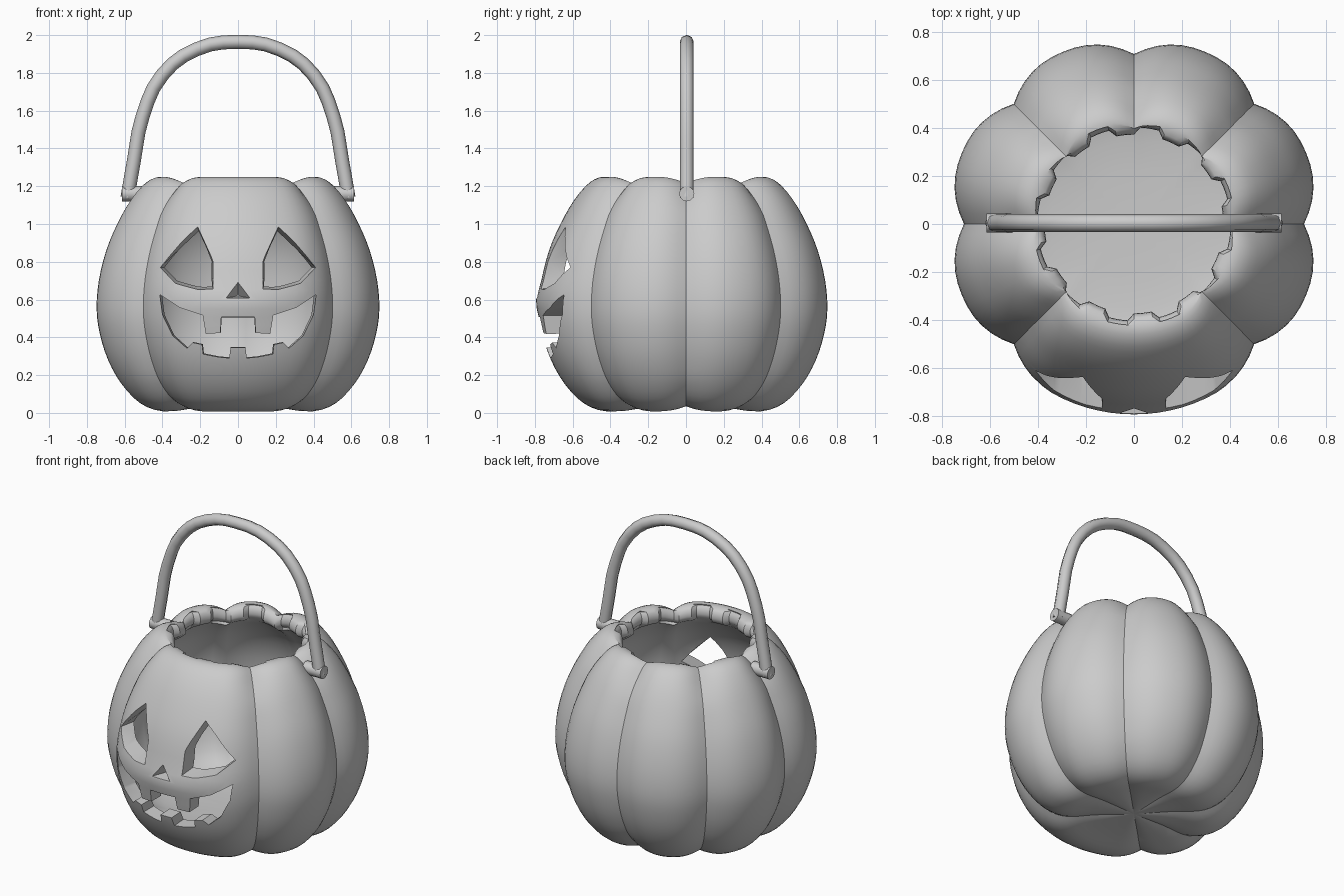
import bpy, bmesh, math
from mathutils import Vector

if "Cube" in bpy.data.objects:
    bpy.data.objects.remove(bpy.data.objects["Cube"])

SEGS = 96


def make_object(name, bm):
    bmesh.ops.recalc_face_normals(bm, faces=bm.faces)
    mesh = bpy.data.meshes.new(name)
    bm.to_mesh(mesh)
    bm.free()
    obj = bpy.data.objects.new(name, mesh)
    bpy.context.collection.objects.link(obj)
    return obj


def activate(obj):
    bpy.ops.object.select_all(action='DESELECT')
    obj.select_set(True)
    bpy.context.view_layer.objects.active = obj


def spline(pts, steps):
    """Catmull-Rom curve through the profile points."""
    p = [Vector(q) for q in pts]
    p = [p[0]] + p + [p[-1]]
    out = []
    for i in range(1, len(p) - 2):
        a, b, c, d = p[i - 1:i + 3]
        for k in range(steps):
            t = k / steps
            out.append(0.5 * (2 * b + (c - a) * t + (2 * a - 5 * b + 4 * c - d) * t * t
                              + (3 * b - a - 3 * c + d) * t ** 3))
    return out + [p[-1]]


def groove(a):
    """1 in a groove, 0 on a lobe; grooves every 45 degrees except at the front."""
    deg = math.degrees(a) % 360
    d = min(abs((deg - g + 180) % 360 - 180) for g in (0, 45, 90, 135, 180, 225, 315))
    return (1 - math.sin(math.radians(min(d / 22.5, 1) * 90))) ** 1.3


# Pumpkin shell: outer and inner wall as one revolved, lobed profile
outer = [(0, .035), (.25, .025), (.42, .008), (.54, .05), (.64, .15), (.715, .28), (.76, .42),
         (.777, .55), (.765, .70), (.725, .86), (.665, 1.0), (.59, 1.13), (.51, 1.22), (.44, 1.25)]
inner = [(.395, 1.23), (.39, 1.17), (.46, 1.11), (.575, .98), (.65, .8), (.675, .55),
         (.645, .35), (.55, .18), (.35, .12), (0, .11)]
profile = spline(outer + inner, 3)
rim_row = len(outer) * 3

bm = bmesh.new()
rings = []
for row, (r, z) in enumerate(profile[1:-1], 1):
    ring = []
    is_outer = row < rim_row - 2
    for s in range(SEGS):
        a = 2 * math.pi * s / SEGS
        g = groove(a)
        depth = .068 * min(1, r / .7) * (1 if is_outer else .5)
        rr, zz = r - depth * g, z
        if z > 1.05:
            zz -= .035 * g * min(1, (z - 1.05) / .15)
        elif z < .2 and is_outer:
            zz += .03 * g * min(1, r / .4) * (1 - z / .2)
        # notched edge of the opening
        if rim_row - 1 <= row <= rim_row + 4:
            rr = r + (.018 if (s // 4) % 2 else -.012)
        x, y = rr * math.cos(a), rr * math.sin(a)
        # raised upper lip
        if is_outer and y < 0 and abs(x) < .5:
            y -= .018 * math.exp(-((z - .59 - .25 * x * x) / .07) ** 2) * (1 - (x / .5) ** 2)
        ring.append(bm.verts.new((x, y, zz)))
    rings.append(ring)
for lo, hi in zip(rings, rings[1:]):
    for s in range(SEGS):
        t = (s + 1) % SEGS
        bm.faces.new((lo[s], lo[t], hi[t], hi[s]))
for ring, z in ((rings[0], profile[0][1]), (rings[-1], profile[-1][1])):
    c = bm.verts.new((0, 0, z))
    for s in range(SEGS):
        bm.faces.new((ring[s], ring[(s + 1) % SEGS], c))
pumpkin = make_object("pumpkin_bucket", bm)


# Face cutter: tapered prisms between a front and a back outline in x, z
def prism(bm, front, back, y0, y1):
    f = [bm.verts.new((x, y0, z)) for x, z in front]
    b = [bm.verts.new((x, y1, z)) for x, z in back]
    bm.faces.new(f)
    bm.faces.new(b[::-1])
    for i in range(len(f)):
        j = (i + 1) % len(f)
        bm.faces.new((f[i], b[i], b[j], f[j]))


def scaled(pts, k, cx, cz):
    return [(cx + (x - cx) * k, cz + (z - cz) * k) for x, z in pts]


bm = bmesh.new()
eye_front = [(.225, 1.03), (.455, .77), (.34, .67), (.22, .645), (.13, .65), (.125, .80)]
eye_back = [(.20, .93), (.37, .77), (.31, .72), (.22, .70), (.145, .695), (.155, .80)]
for side in (-1, 1):
    prism(bm, [(x * side, z) for x, z in eye_front],
          [(x * side, z) for x, z in eye_back], -.82, -.42)
mouth_half = [(.085, .505), (.09, .425), (.165, .42), (.18, .515), (.30, .555), (.41, .625),
              (.395, .52), (.34, .41), (.265, .345), (.235, .375), (.185, .365), (.18, .315),
              (.10, .30), (.045, .295), (.038, .35)]
mouth = mouth_half + [(-x, z) for x, z in reversed(mouth_half)]
prism(bm, scaled(mouth, 1.06, 0, .47), scaled(mouth, .94, 0, .47), -.85, -.36)
nose = [(0, .73), (.08, .605), (-.08, .605)]
prism(bm, nose, scaled(nose, .1, 0, .62), -.82, -.69)
cutter = make_object("face_cutter", bm)
cutter.hide_render = True

mod = pumpkin.modifiers.new("face", 'BOOLEAN')
mod.operation = 'DIFFERENCE'
mod.solver = 'EXACT'
mod.object = cutter
activate(pumpkin)
bpy.ops.object.modifier_apply(modifier=mod.name)
bpy.data.objects.remove(cutter)
bpy.ops.object.shade_smooth_by_angle(angle=math.radians(35))

# Handle: round tube along an arch
half = [(.585, 1.14), (.552, 1.33), (.505, 1.57), (.40, 1.79), (.22, 1.925)]
path = [(-x, z) for x, z in half] + [(0, 1.964)] + half[::-1]
curve = bpy.data.curves.new("handle", 'CURVE')
curve.dimensions = '3D'
curve.bevel_depth = .037
curve.bevel_resolution = 2
curve.use_fill_caps = True
curve.resolution_u = 3
sp = curve.splines.new('BEZIER')
sp.bezier_points.add(len(path) - 1)
for bp, (x, z) in zip(sp.bezier_points, path):
    bp.co = (x, .004, z)
    bp.handle_left_type = bp.handle_right_type = 'AUTO'
handle = bpy.data.objects.new("handle", curve)
bpy.context.collection.objects.link(handle)
activate(handle)
bpy.ops.object.convert(target='MESH')
bpy.ops.object.shade_smooth_by_angle(angle=math.radians(50))

# Pegs joining the handle ends to the shell
for side, label in ((-1, "left"), (1, "right")):
    bpy.ops.mesh.primitive_cylinder_add(vertices=12, radius=.04, depth=.13,
                                        location=(side * .55, .004, 1.16),
                                        rotation=(0, math.pi / 2, 0))
    bpy.context.object.name = "handle_peg_" + label
    bpy.ops.object.shade_smooth_by_angle(angle=math.radians(40))
